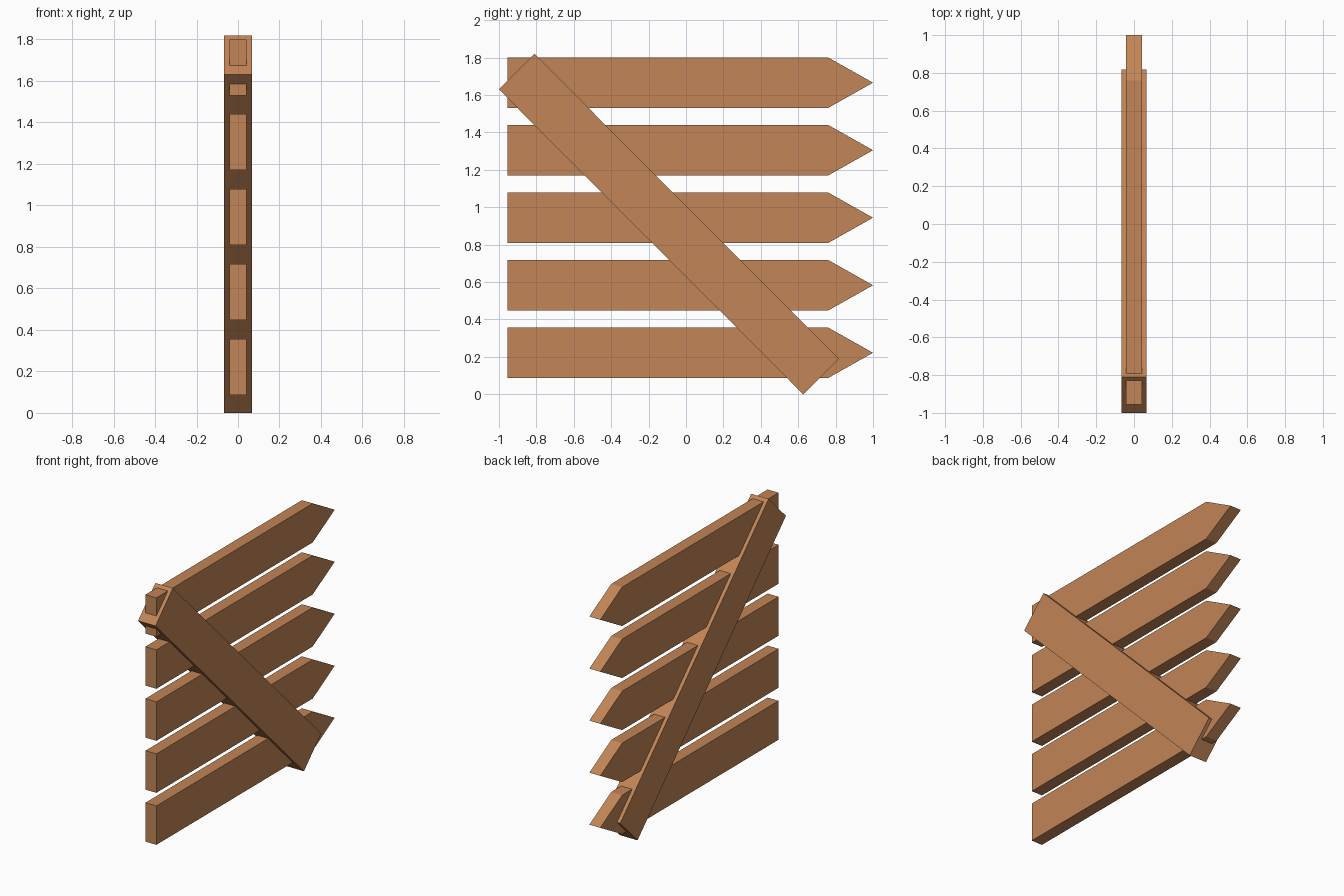
import bpy
import bmesh

if "Cube" in bpy.data.objects:
    bpy.data.objects.remove(bpy.data.objects["Cube"])

wood = bpy.data.materials.new("wood")
wood.diffuse_color = (0.54, 0.235, 0.095, 1)
wood.use_nodes = True
wood.node_tree.nodes["Principled BSDF"].inputs["Base Color"].default_value = wood.diffuse_color


def plank(name, profile, half_width):
    """Extrude a (y, z) outline symmetrically along x."""
    bm = bmesh.new()
    face = bm.faces.new([bm.verts.new((-half_width, y, z)) for y, z in profile])
    ext = bmesh.ops.extrude_face_region(bm, geom=[face])
    verts = [v for v in ext["geom"] if isinstance(v, bmesh.types.BMVert)]
    bmesh.ops.translate(bm, verts=verts, vec=(2 * half_width, 0, 0))
    bmesh.ops.recalc_face_normals(bm, faces=bm.faces)
    mesh = bpy.data.meshes.new(name)
    bm.to_mesh(mesh)
    bm.free()
    mesh.materials.append(wood)
    obj = bpy.data.objects.new(name, mesh)
    bpy.context.collection.objects.link(obj)
    return obj


# Five pointed boards, stacked with even gaps
HALF_H = 0.135
for i in range(5):
    zc = 0.222 + i * 0.361
    plank(f"pointed_board_{i + 1}",
          [(-0.955, zc - HALF_H), (0.76, zc - HALF_H), (1.0, zc),
           (0.76, zc + HALF_H), (-0.955, zc + HALF_H)], 0.042)

# Thicker diagonal brace that the boards pass through
plank("diagonal_brace",
      [(-1.0, 1.63), (0.627, 0.0), (0.817, 0.19), (-0.81, 1.82)], 0.067)
